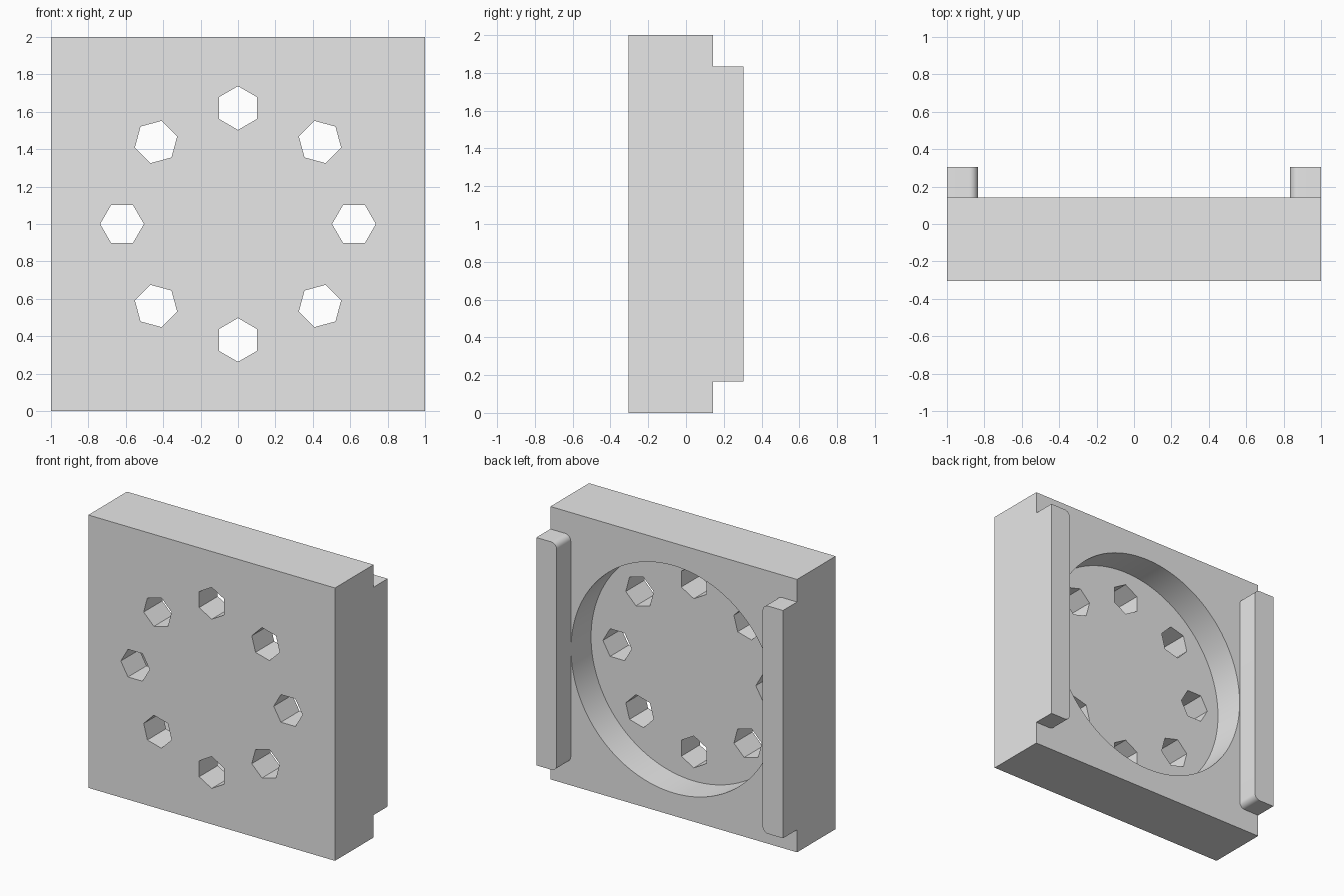
import bpy
import bmesh
from math import cos, sin, pi

if "Cube" in bpy.data.objects:
    bpy.data.objects.remove(bpy.data.objects["Cube"])

HALF = 1.0                          # half width, also the centre height
FRONT, FACE, BACK = -0.305, 0.142, 0.305
FLOOR = -0.09                       # bottom of the round recess
RAIL_IN, RAIL_LOW = 0.835, 0.165

grey = bpy.data.materials.new("light grey")
grey.use_nodes = True
grey.diffuse_color = (0.8, 0.8, 0.8, 1)
grey.node_tree.nodes["Principled BSDF"].inputs["Base Color"].default_value = (0.8, 0.8, 0.8, 1)


def polygon(cx, cz, radius, sides, turn=0.0):
    """Regular outline in the x-z plane."""
    return [(cx + radius * cos(turn + 2 * pi * i / sides),
             cz + radius * sin(turn + 2 * pi * i / sides)) for i in range(sides)]


def prisms(name, outlines, y0, y1):
    """Extrude closed x-z outlines from y0 to y1 into one object."""
    bm = bmesh.new()
    for outline in outlines:
        face = bm.faces.new([bm.verts.new((x, y0, z)) for x, z in outline])
        ext = bmesh.ops.extrude_face_region(bm, geom=[face], use_keep_orig=True)
        moved = [v for v in ext["geom"] if isinstance(v, bmesh.types.BMVert)]
        bmesh.ops.translate(bm, verts=moved, vec=(0, y1 - y0, 0))
    bmesh.ops.recalc_face_normals(bm, faces=bm.faces)
    mesh = bpy.data.meshes.new(name)
    bm.to_mesh(mesh)
    bm.free()
    mesh.materials.append(grey)
    obj = bpy.data.objects.new(name, mesh)
    bpy.context.collection.objects.link(obj)
    return obj


def activate(obj):
    bpy.ops.object.select_all(action="DESELECT")
    obj.select_set(True)
    bpy.context.view_layer.objects.active = obj


def cut(obj, cutter):
    """Subtract the cutter and discard it."""
    mod = obj.modifiers.new("cut", "BOOLEAN")
    mod.operation, mod.solver, mod.object = "DIFFERENCE", "EXACT", cutter
    activate(obj)
    bpy.ops.object.modifier_apply(modifier=mod.name)
    bpy.data.objects.remove(cutter)


def smooth(obj):
    activate(obj)
    bpy.ops.object.shade_smooth_by_angle(angle=pi / 6)


# Square plate with a round recess in the back
square = [(-HALF, 0), (HALF, 0), (HALF, 2 * HALF), (-HALF, 2 * HALF)]
plate = prisms("plate", [square], FRONT, FACE)
cut(plate, prisms("recess_cutter", [polygon(0, HALF, 0.833, 128)], FLOOR, BACK))

# Ring of hexagonal through holes, each pointing at the centre
holes = []
for i in range(8):
    a = i * pi / 4
    holes.append(polygon(0.62 * cos(a), HALF + 0.62 * sin(a), 0.117, 6, a))
cut(plate, prisms("hole_cutter", holes, FRONT - 0.1, BACK))
smooth(plate)

# Two side rails, rounded at their inner corners
R, STEPS = 0.045, 10
top = 2 * HALF - RAIL_LOW
arc = [pi / 2 * i / STEPS for i in range(STEPS + 1)]
for name, side in (("left_rail", 1), ("right_rail", -1)):
    outline = [(HALF, RAIL_LOW), (HALF, top)]
    outline += [(RAIL_IN + R - R * sin(t), top - R + R * cos(t)) for t in arc]
    outline += [(RAIL_IN + R - R * cos(t), RAIL_LOW + R - R * sin(t)) for t in arc]
    smooth(prisms(name, [[(side * x, z) for x, z in outline]], FACE, BACK))
